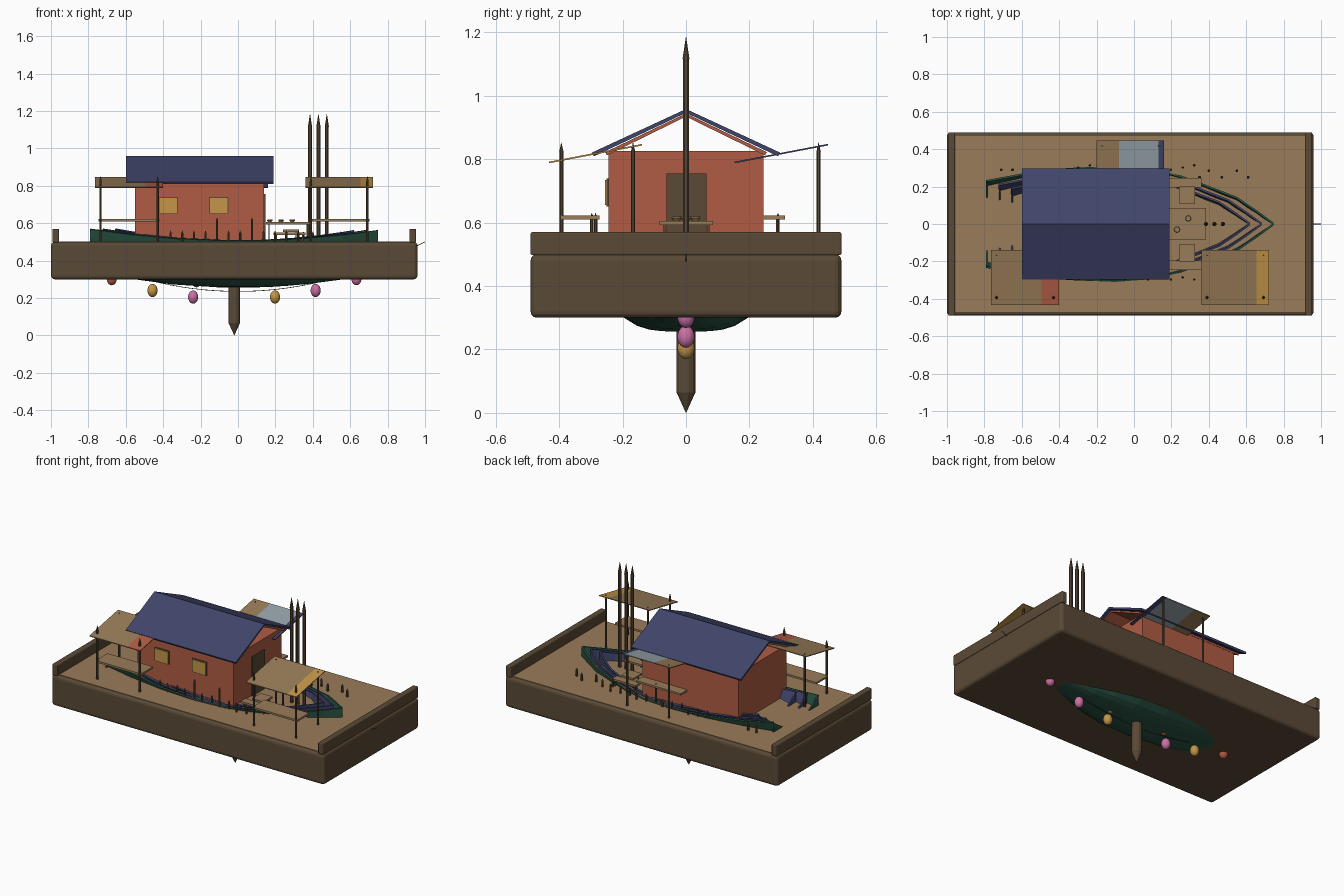
import bpy, math
from mathutils import Vector

cube = bpy.data.objects.get("Cube")
if cube:
    bpy.data.objects.remove(cube, do_unlink=True)


def material(name, r, g, b):
    col = [((c / 255 + 0.055) / 1.055) ** 2.4 for c in (r, g, b)] + [1]
    m = bpy.data.materials.new(name)
    m.use_nodes = True
    m.diffuse_color = col
    m.node_tree.nodes["Principled BSDF"].inputs["Base Color"].default_value = col
    return m


WOOD = material("dark wood", 90, 74, 54)
TAN = material("tan plank", 153, 124, 88)
RED = material("brick red", 176, 92, 68)
NAVY = material("navy", 64, 68, 106)
GREEN = material("boat green", 42, 84, 68)
GOLD = material("gold", 196, 150, 72)
PINK = material("pink", 205, 112, 165)
PALE = material("pale blue", 150, 163, 170)


def mesh_object(name, verts, faces, mat):
    me = bpy.data.meshes.new(name)
    me.from_pydata(verts, [], faces)
    me.materials.append(mat)
    ob = bpy.data.objects.new(name, me)
    bpy.context.collection.objects.link(ob)
    return ob


def box(name, x0, x1, y0, y1, z0, z1, mat, bevel=0):
    v = [(x, y, z) for x in (x0, x1) for y in (y0, y1) for z in (z0, z1)]
    f = [(0, 1, 3, 2), (4, 6, 7, 5), (0, 4, 5, 1), (2, 3, 7, 6), (0, 2, 6, 4), (1, 5, 7, 3)]
    ob = mesh_object(name, v, f, mat)
    if bevel:
        mod = ob.modifiers.new("bevel", "BEVEL")
        mod.width, mod.segments = bevel, 3
    return ob


def prism(name, profile, x0, x1, mat):
    n = len(profile)
    v = [(x, y, z) for x in (x0, x1) for y, z in profile]
    f = [(i, i + n, (i + 1) % n + n, (i + 1) % n) for i in range(n)]
    f += [tuple(range(n)), tuple(range(2 * n - 1, n - 1, -1))]
    return mesh_object(name, v, f, mat)


def lathe(name, x, y, profile, mat, sides=8):
    """Turn (radius, z) pairs around a vertical axis."""
    v, f = [], []
    for r, z in profile:
        for i in range(sides):
            a = math.tau * (i + 0.5) / sides
            v.append((x + r * math.cos(a), y + r * math.sin(a), z))
    for k in range(len(profile) - 1):
        for i in range(sides):
            j, a, b = (i + 1) % sides, k * sides, (k + 1) * sides
            f.append((a + i, a + j, b + j, b + i))
    f += [tuple(range(sides - 1, -1, -1)), tuple(range(len(v) - sides, len(v)))]
    return mesh_object(name, v, f, mat)


def stake(name, x, y, top, r=0.008, tip=0.025):
    lathe(name, x, y, [(r, 0.49), (r, top - tip), (r * 1.1, top - tip), (0.0005, top)], WOOD)


# Base block, deck and end rails
box("base_block", -1, 0.96, -0.49, 0.49, 0.30, 0.50, WOOD, 0.02)
box("deck", -0.955, 0.915, -0.47, 0.47, 0.49, 0.503, TAN)
for side, x in (("right", -0.993), ("left", 0.916)):
    box(side + "_end_rail", x, x + 0.037, -0.49, 0.49, 0.497, 0.57, WOOD, 0.006)

# Pointed post below and three tall masts
lathe("keel_post", -0.02, 0, [(0.0005, 0), (0.031, 0.065), (0.031, 0.4)], WOOD, 12)
for x in (0.385, 0.43, 0.475):
    stake("mast", x, 0, 1.185, 0.011, 0.07)


# Boat: nested shells, each with short stern returns
OUTLINE = [(-0.79, 0.23), (-0.6, 0.265), (-0.35, 0.295), (-0.1, 0.305), (0.1, 0.29),
           (0.25, 0.255), (0.37, 0.21), (0.55, 0.14), (0.66, 0.065), (0.745, 0.002)]


def shell(name, s, lift, mat):
    ts = [i / 8 - 1 for i in range(17)]
    n, v, f = len(ts), [], []
    for x, b in OUTLINE:
        keel = 0.26 + 0.142 * x * x + lift
        rim = 0.507 + 0.1 * x * x
        v += [(x * s, b * s * t, keel + (rim - keel) * abs(t) ** 3.8) for t in ts]
    for k in range(len(OUTLINE) - 1):
        for i in range(n - 1):
            a = k * n + i
            f.append((a, a + 1, a + n + 1, a + n))
    ob = mesh_object(name, v, f, mat)
    mod = ob.modifiers.new("thickness", "SOLIDIFY")
    mod.thickness, mod.offset = 0.01, 0
    for sign in (-1, 1):
        prism(name + "_stern_return", [(sign * 0.23 * s, 0.49), (sign * 0.23 * s, 0.565),
              (sign * 0.14 * s, 0.506), (sign * 0.14 * s, 0.49)], -0.79 * s, -0.79 * s + 0.009, mat)


shell("hull", 1, 0, GREEN)
shell("middle_strake", 0.915, 0.06, NAVY)
shell("inner_strake", 0.83, 0.1, NAVY)

# House, door, windows and roof
box("house", -0.55, 0.14, -0.245, 0.245, 0.49, 0.825, RED)
box("door", 0.138, 0.148, -0.062, 0.064, 0.50, 0.755, WOOD)
for x in (-0.42, -0.15):
    box("window_frame", x - 0.004, x + 0.099, -0.25, -0.24, 0.651, 0.739, WOOD)
    box("window", x, x + 0.095, -0.256, -0.24, 0.655, 0.735, GOLD)


def gable(name, y, eave, ridge, thick, x0, x1, mat):
    prism(name, [(-y, eave), (0, ridge), (y, eave), (y - 0.006, eave - thick),
                 (0, ridge - thick), (-y + 0.006, eave - thick)], x0, x1, mat)


gable("roof", 0.296, 0.821, 0.958, 0.012, -0.6, 0.19, NAVY)
gable("roof_lining", 0.255, 0.822, 0.944, 0.01, -0.58, 0.17, RED)


# Market stalls: sloping canopy with coloured bands, posts and counter
def stall(name, yc, tilt, bands):
    edges = [b[0] for b in bands]
    x0, x1 = edges[0], edges[-1]
    v = []
    for dz in (0, -0.005):
        for x in edges:
            v += [(x, yc + s * 0.147, 0.82 + s * tilt * 0.028 + dz) for s in (-1, 1)]
    n, f = len(edges) * 2, []
    for i in range(0, n - 2, 2):
        f += [(i, i + 2, i + 3, i + 1), (n + i, n + i + 1, n + i + 3, n + i + 2),
              (i, n + i, n + i + 2, i + 2), (i + 1, i + 3, n + i + 3, n + i + 1)]
    f += [(0, 1, n + 1, n), (n - 2, 2 * n - 2, 2 * n - 1, n - 1)]
    ob = mesh_object(name + "_canopy", v, f, TAN)
    for m in [b[1] for b in bands[1:-1]]:
        ob.data.materials.append(m)
    for p in ob.data.polygons:
        p.material_index = sum(p.center.x > e for e in edges[1:-1])
    for x in (x0 + 0.03, x1 - 0.03):
        for y in (yc - 0.108, yc + 0.118):
            if abs(y) < 0.22 and abs(yc) > 0.29:
                continue
            stake(name + "_post", x, y, 0.852, 0.007, 0.03)
    box(name + "_counter", x0 + 0.02, x1 - 0.02, yc - 0.11, yc + 0.012, 0.61, 0.622, TAN)


stall("right_stall", -0.285, 1, [(-0.765, TAN), (-0.495, RED), (-0.4, RED)])
stall("left_stall", -0.285, 1, [(0.36, TAN), (0.655, GOLD), (0.722, GOLD)])
stall("back_stall", 0.3, 1, [(-0.2, TAN), (-0.08, PALE), (0.13, NAVY), (0.16, NAVY)])


# Tables and stools outside the door
def table(name, x0, x1, y0, y1, top):
    box(name + "_top", x0, x1, y0, y1, top - 0.012, top, TAN)
    for x in (x0 + 0.012, x1 - 0.018):
        for y in (y0 + 0.012, y1 - 0.018):
            box(name + "_leg", x, x + 0.007, y, y + 0.007, 0.5, top - 0.01, WOOD)


table("dining_table", 0.15, 0.385, -0.083, 0.085, 0.605)
for x, y in ((0.17, 0.0), (0.23, -0.03), (0.29, 0.03)):
    lathe("bowl", x, y, [(0.008, 0.604), (0.016, 0.614), (0.014, 0.619)], TAN, 10)
for s in (-1, 1):
    table("bench", 0.19, 0.36, s * 0.22 - 0.025, s * 0.22 + 0.025, 0.55)
    table("stool", 0.24, 0.325, s * 0.155 - 0.045, s * 0.155 + 0.045, 0.565)

# Mooring stakes along both sides of the boat
for i in range(12):
    x = -0.36 + i * 0.062
    stake("front_stake", x, -0.285 - 0.012 * (i % 2), 0.63 if i in (4, 7) else 0.56, 0.006, 0.015)
    stake("back_stake", x, 0.29 + 0.012 * (i % 3), 0.63 if i == 6 else 0.555, 0.006, 0.015)
for i, x in enumerate((0.35, 0.4, 0.47, 0.55, 0.61)):
    stake("bow_stake", x, 0.25 + 0.035 * (i % 2), 0.555, 0.007, 0.015)
for x in (-0.71, -0.65):
    stake("stern_stake", x, 0.29, 0.56, 0.007, 0.015)

# Hanging string with lanterns below
curve = bpy.data.curves.new("lantern_string", "CURVE")
curve.dimensions = "3D"
curve.bevel_depth, curve.bevel_resolution = 0.002, 1
spline = curve.splines.new("POLY")
spline.points.add(32)
for i, p in enumerate(spline.points):
    x = -0.98 + i * 1.98 / 32
    p.co = (x, 0, 0.235 + 0.265 * x * x, 1)
curve.materials.append(WOOD)
bpy.context.collection.objects.link(bpy.data.objects.new("lantern_string", curve))


def lantern(x, z, mat):
    prof = [(0.027 * math.sin(math.pi * k / 10) + 0.0005, z - 0.035 * math.cos(math.pi * k / 10))
            for k in range(11)]
    ob = lathe("lantern", x, 0, prof, mat, 16)
    for p in ob.data.polygons:
        p.use_smooth = True


for x, z, mat in ((-0.675, 0.303, RED), (-0.457, 0.24, GOLD), (-0.24, 0.205, PINK),
                  (0.198, 0.205, GOLD), (0.415, 0.24, PINK), (0.633, 0.303, PINK),
                  (-0.222, 0.292, RED), (0.18, 0.292, GOLD)):
    lantern(x, z, mat)
